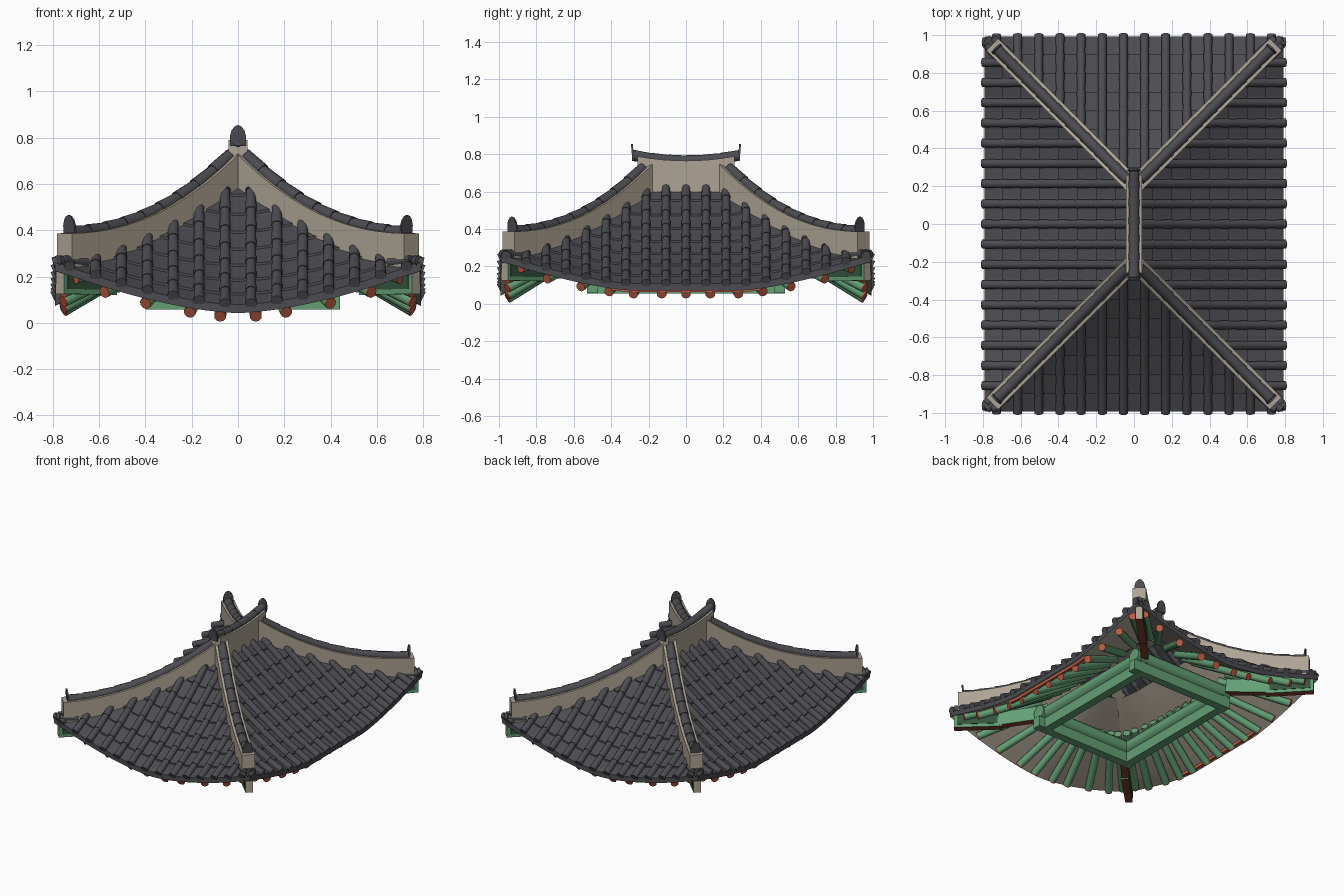
import bpy, bmesh, math
from mathutils import Vector, Matrix

if "Cube" in bpy.data.objects:
    bpy.data.objects.remove(bpy.data.objects["Cube"])

def mat(name, c):
    m = bpy.data.materials.new(name)
    m.diffuse_color = (*c, 1)
    m.use_nodes = True
    m.node_tree.nodes["Principled BSDF"].inputs["Base Color"].default_value = m.diffuse_color
    return m

TILE = mat("dark_tile", (0.073, 0.071, 0.082))
PLASTER = mat("plaster", (0.42, 0.37, 0.30))
GREEN = mat("green_paint", (0.125, 0.345, 0.175))
DEEP = mat("deep_green", (0.035, 0.09, 0.045))
RED = mat("red_paint", (0.5, 0.115, 0.06))
BROWN = mat("red_brown", (0.22, 0.05, 0.03))

def finish(bm, name, mats, smooth=True):
    me = bpy.data.meshes.new(name)
    bm.to_mesh(me)
    bm.free()
    ob = bpy.data.objects.new(name, me)
    bpy.context.collection.objects.link(ob)
    for m in mats:
        me.materials.append(m)
    if smooth:
        bpy.ops.object.select_all(action='DESELECT')
        ob.select_set(True)
        bpy.context.view_layer.objects.active = ob
        bpy.ops.object.shade_smooth_by_angle(angle=math.radians(46))
    return ob

def tube(bm, p, q, r0, r1=None, n=10):
    p, q = Vector(p), Vector(q)
    d = q - p
    M = Matrix.Translation((p + q) / 2) @ d.to_track_quat('Z', 'Y').to_matrix().to_4x4()
    bmesh.ops.create_cone(bm, cap_ends=True, segments=n, radius1=r0,
                          radius2=r0 if r1 is None else r1, depth=d.length, matrix=M)

def beam(bm, p, q, w, h):
    """Box of width w and height h running from p to q."""
    p, q = Vector(p), Vector(q)
    x = (q - p).normalized()
    y = Vector((0, 0, 1)).cross(x).normalized()
    R = Matrix((x, y, x.cross(y))).transposed().to_4x4()
    S = Matrix.Diagonal(((q - p).length, w, h, 1))
    bmesh.ops.create_cube(bm, size=1, matrix=Matrix.Translation((p + q) / 2) @ R @ S)

# --- roof shape: depth d is measured inwards from the eave ---
def depth(side, u):
    return 0.8 - abs(u) if side == 'end' else 0.8 - max(0, abs(u) - 0.2)

def eave(side, u):
    if side == 'end':
        return 0.07 + 0.19 * (abs(u) / 0.8) ** 1.6
    return 0.1 + 0.16 * (max(0, abs(u) - 0.3) / 0.7) ** 1.4

def hip(D):
    return 0.255 + 0.38 * (max(D, 0) / 0.8) ** 1.5

def point(side, sg, u, d, dz=0):
    D = max(depth(side, u), 0.001)
    s = min(d / D, 1)
    z = eave(side, u) + (hip(D) - eave(side, u)) * (0.75 * s + 0.25 * s * s) + dz
    x, y = (u, d - 1) if side == 'end' else (0.8 - d, u)
    return Vector((x * sg, y * sg, z))

def hip_top(x):
    return 0.386 + 0.372 * max(0, 1 - x / 0.78) ** 2.2

SIDES = [(s, g) for s in ('end', 'long') for g in (1, -1)]
COLS = {'end': [(k + 0.5) * 0.112 for k in range(-7, 7)],
        'long': [k * 0.107 for k in range(-9, 10)]}
LIMIT = {'end': 0.79, 'long': 0.99}
ROW = 0.1

def quad(bm, pts, up):
    vs = [bm.verts.new(p) for p in pts]
    f = bm.faces.new(vs)
    f.normal_update()
    if f.normal.z * up < 0:
        f.normal_flip()
    return f

# pan tiles (stepped rows sagging between the covers), eave rim and soffit
pans, soffit = bmesh.new(), bmesh.new()
for side, sg in SIDES:
    cols = COLS[side]
    L = LIMIT[side]
    us = [-L]
    for a, b in zip(cols, cols[1:]):
        us += [a, a + (b - a) * 0.3, a + (b - a) * 0.7]
    us += [cols[-1], L]
    sag = lambda u: -0.006 if min(abs(u - c) for c in cols) > 0.02 else 0.0
    for a, b in zip(us, us[1:]):
        def P(u, d, dz):
            return point(side, sg, u, min(d, depth(side, u)), dz)
        quad(pans, [P(a, 0.008, sag(a) + 0.01), P(b, 0.008, sag(b) + 0.01),
                    P(b, 0.008, -0.032), P(a, 0.008, -0.032)], 1)
        for i in range(8):
            d0, d1 = max(i * ROW, 0.008), (i + 1) * ROW
            if d0 >= max(depth(side, a), depth(side, b)):
                break
            quad(pans, [P(a, d0, sag(a) + 0.01), P(b, d0, sag(b) + 0.01),
                        P(b, d1, sag(b)), P(a, d1, sag(a))], 1)
            quad(pans, [P(a, d1, sag(a)), P(b, d1, sag(b)),
                        P(b, d1, sag(b) + 0.01), P(a, d1, sag(a) + 0.01)], 1)
            if i < 6:
                quad(soffit, [P(a, d0, -0.032), P(b, d0, -0.032),
                              P(b, d1, -0.032), P(a, d1, -0.032)], -1)
for bm in (pans, soffit):
    bmesh.ops.dissolve_degenerate(bm, dist=0.0005, edges=bm.edges)
finish(pans, "pan_tiles", [TILE], False)
finish(soffit, "soffit", [PLASTER], False)

# rounded cover tiles, one tapered piece per row
bm = bmesh.new()
for side, sg in SIDES:
    for u in COLS[side]:
        D = depth(side, u)
        d = 0.0
        while d < D - 0.01:
            e = min(d + ROW, D)
            tube(bm, point(side, sg, u, d, 0.01), point(side, sg, u, e, 0.009), 0.025, 0.022)
            d = e
# clustered tiles at the four corners
for sx in (1, -1):
    for sy in (1, -1):
        for ox, oy in ((0, 0), (-0.045, 0.0), (0, -0.045)):
            tube(bm, (sx * (0.70 + ox), sy * (0.90 + oy), 0.262),
                 (sx * (0.782 + ox * .7), sy * (0.982 + oy * .7), 0.268), 0.021, 0.024)
finish(bm, "cover_tiles", [TILE])

# plaster ridge walls
def wall(bm, path, w):
    """path: (x, y, bottom, top) samples; makes a closed upright band."""
    a, b = Vector(path[0][:2]), Vector(path[-1][:2])
    t = (b - a).normalized() * w / 2
    rings = []
    for x, y, lo, hi in path:
        rings.append([bm.verts.new((x + k * -t.y, y + k * t.x, z))
                      for k, z in ((-1, lo), (1, lo), (1, hi), (-1, hi))])
    for r, s in zip(rings, rings[1:]):
        for i in range(4):
            j = (i + 1) % 4
            bm.faces.new((r[i], r[j], s[j], s[i]))
    bm.faces.new(rings[0])
    bm.faces.new(rings[-1])

def ridge_top(y):
    return 0.765 + 0.03 * (y / 0.29) ** 2

walls, caps = bmesh.new(), bmesh.new()
for sx in (1, -1):
    for sy in (1, -1):
        xs = [0.75 * i / 12 for i in range(13)]
        wall(walls, [(sx * x, sy * (x + 0.2), hip(0.8 - x) - 0.04, hip_top(x)) for x in xs], 0.09)
        xs = [0.03 + 0.7 * i / 9 for i in range(10)]
        for a, b in zip(xs, xs[1:]):
            tube(caps, (sx * b, sy * (b + 0.2), hip_top(b) + 0.002),
                 (sx * a, sy * (a + 0.2), hip_top(a)), 0.031, 0.028)
ys = [-0.26 + 0.065 * i for i in range(9)]
wall(walls, [(0, y, 0.58 if abs(y) < 0.22 else 0.7, ridge_top(y)) for y in ys], 0.084)
ys = [-0.285 + 0.57 * i / 6 for i in range(7)]
for a, b in zip(ys, ys[1:]):
    tube(caps, (0, a, ridge_top(a)), (0, b, ridge_top(b)), 0.03, 0.028)
bmesh.ops.recalc_face_normals(walls, faces=walls.faces)
finish(walls, "ridge_walls", [PLASTER], False)
finish(caps, "ridge_cap_tiles", [TILE])

# arched end plates on the ridges
bm = bmesh.new()
ARCH = [(-0.034, 0), (0.034, 0), (0.034, 0.045), (0.027, 0.068), (0.014, 0.084),
        (0, 0.09), (-0.014, 0.084), (-0.027, 0.068), (-0.034, 0.045)]
def plate(loc, out):
    out = Vector(out).normalized()
    side = Vector((-out.y, out.x, 0))
    f = bm.faces.new([bm.verts.new(Vector(loc) + side * a + Vector((0, 0, h)) + out * h * 0.08)
                      for a, h in ARCH])
    g = bmesh.ops.extrude_face_region(bm, geom=[f])['geom']
    bmesh.ops.translate(bm, vec=out * 0.01, verts=[v for v in g if isinstance(v, bmesh.types.BMVert)])
for sy in (1, -1):
    plate((0, sy * 0.277, 0.765), (0, sy, 0))
    for sx in (1, -1):
        plate((sx * 0.722, sy * 0.922, 0.376), (sx, sy, 0))
bmesh.ops.recalc_face_normals(bm, faces=bm.faces)
finish(bm, "ridge_end_plates", [TILE], False)

# rafters fanning out, with red end discs
raf, ends = bmesh.new(), bmesh.new()
RAFTERS = {'end': [0.077, 0.207, 0.397, 0.573, 0.7],
           'long': [0, 0.13, 0.28, 0.41, 0.56, 0.74, 0.88]}
for side, sg in SIDES:
    k = 0.36 / 0.75 if side == 'end' else 0.56 / 0.95
    for u in {s * v for v in RAFTERS[side] for s in (1, -1)}:
        lift = 0.02 if abs(u) in (0.7, 0.88) else 0
        p = point(side, sg, u * k, 0.43, -0.075)
        q = point(side, sg, u, 0.05, -0.07 + lift)
        d = (q - p).normalized()
        tube(raf, p, q, 0.026)
        tube(ends, q, q + d * 0.008, 0.026)
finish(raf, "rafters", [GREEN])
finish(ends, "rafter_ends", [RED])

# red board under the long eaves
bm = bmesh.new()
for sg in (1, -1):
    for i in range(10):
        a, b = -0.4 + 0.08 * i, -0.32 + 0.08 * i
        beam(bm, point('long', sg, a, 0.04, -0.046), point('long', sg, b, 0.04, -0.046), 0.02, 0.022)
finish(bm, "eave_boards", [RED], False)

# ring of stacked beams: slim square one below, round purlin above
low, high = bmesh.new(), bmesh.new()
for s in (1, -1):
    beam(low, (-0.4, s * 0.5, 0.095), (0.44, s * 0.5, 0.095), 0.06, 0.075)
    beam(low, (s * 0.36, -0.53, 0.094), (s * 0.36, 0.53, 0.094), 0.06, 0.075)
    tube(high, (-0.4, s * 0.5, 0.18), (0.42, s * 0.5, 0.18), 0.05, n=12)
    tube(high, (s * 0.36, -0.53, 0.18), (s * 0.36, 0.53, 0.18), 0.05, n=12)
finish(low, "lower_ring_beams", [GREEN], False)
finish(high, "upper_purlins", [GREEN])

# level diagonal corner rafters with deep green side panels
bm, panels = bmesh.new(), bmesh.new()
for sx in (1, -1):
    for sy in (1, -1):
        beam(bm, (sx * 0.36, sy * 0.54, 0.205), (sx * 0.56, sy * 0.76, 0.178), 0.05, 0.1)
        beam(bm, (sx * 0.54, sy * 0.74, 0.175), (sx * 0.77, sy * 0.97, 0.18), 0.05, 0.11)
        beam(panels, (sx * 0.56, sy * 0.76, 0.18), (sx * 0.755, sy * 0.955, 0.184), 0.056, 0.075)
for f in bm.faces:
    f.normal_update()
    c = f.calc_center_median()
    if f.normal.z < -0.6:
        f.material_index = 1
    elif Vector((math.copysign(1, c.x), math.copysign(1, c.y), 0)).dot(f.normal) > 1.2:
        f.material_index = 2
finish(bm, "corner_rafters", [GREEN, BROWN, PLASTER], False)
finish(panels, "corner_panels", [DEEP], False)
